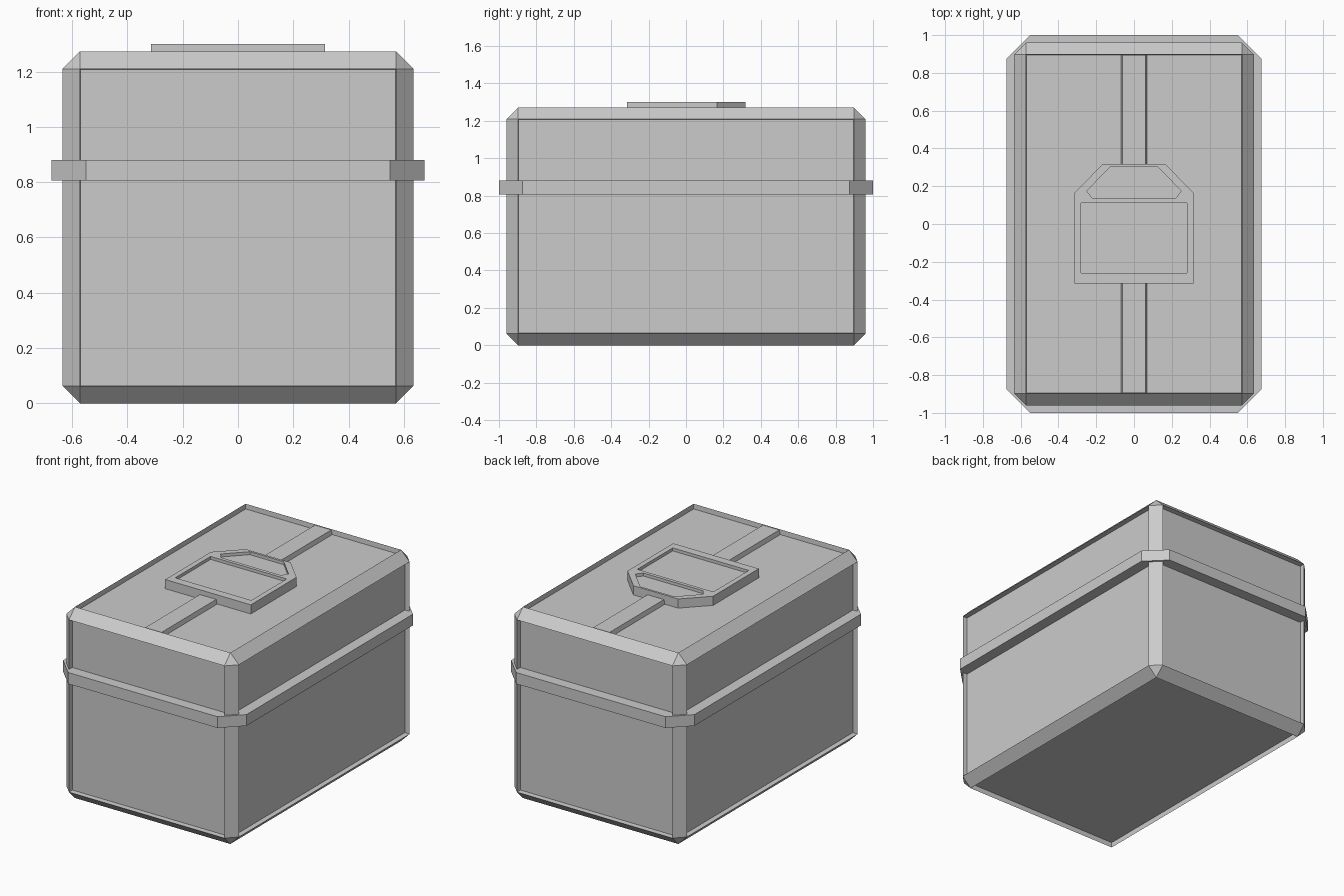
import bpy
import bmesh

if "Cube" in bpy.data.objects:
    bpy.data.objects.remove(bpy.data.objects["Cube"])

GREY = (0.6, 0.6, 0.6, 1.0)
mat = bpy.data.materials.new("plain grey")
mat.use_nodes = True
mat.diffuse_color = GREY
mat.node_tree.nodes["Principled BSDF"].inputs["Base Color"].default_value = GREY


def add_object(name, bm):
    """Turn a bmesh into a flat shaded grey object."""
    bmesh.ops.recalc_face_normals(bm, faces=bm.faces)
    mesh = bpy.data.meshes.new(name)
    bm.to_mesh(mesh)
    bm.free()
    mesh.materials.append(mat)
    obj = bpy.data.objects.new(name, mesh)
    bpy.context.collection.objects.link(obj)
    return obj


def prism(name, outline, low, high):
    """Extrude a flat outline from one height to another."""
    bm = bmesh.new()
    face = bm.faces.new([bm.verts.new((x, y, low)) for x, y in outline])
    result = bmesh.ops.extrude_face_region(bm, geom=[face])
    top = [v for v in result["geom"] if isinstance(v, bmesh.types.BMVert)]
    bmesh.ops.translate(bm, verts=top, vec=(0, 0, high - low))
    return add_object(name, bm)


def mirrored(half):
    """Complete an outline from its +x half, listed front to back."""
    return half + [(-x, y) for x, y in reversed(half)]


def box_bmesh(size, z_centre):
    bm = bmesh.new()
    bmesh.ops.create_cube(bm, size=1)
    bmesh.ops.scale(bm, vec=size, verts=bm.verts)
    bmesh.ops.translate(bm, vec=(0, 0, z_centre), verts=bm.verts)
    return bm


# Chamfered case with a sunken panel on every side
TOP = 1.272
bm = box_bmesh((1.27, 1.92, TOP), TOP / 2)
bmesh.ops.bevel(bm, geom=bm.edges[:], offset=0.063, segments=1, affect='EDGES')
bm.normal_update()
panels = [f for f in bm.faces if max(abs(c) for c in f.normal) > 0.99]
bmesh.ops.inset_individual(bm, faces=panels, thickness=0.003, depth=-0.033)
add_object("case", bm)

# Band around the seam between case and lid
band = mirrored([(0.55, -1), (0.675, -0.875), (0.675, 0.875), (0.55, 1)])
prism("seam_band", band, 0.805, 0.88)

# Raised strip along the lid, with sloping sides
bm = box_bmesh((0.14, 1.79, 0.038), 1.249)
for v in bm.verts:
    if v.co.z > 1.249:
        v.co.x *= 0.86
add_object("lid_strip", bm)

# Handle plate with two shallow recesses
plate = prism("handle_plate", mirrored(
    [(0.315, -0.315), (0.315, 0.165), (0.165, 0.318)]), 1.23, 1.30)
recesses = {
    "handle_recess": [(0.28, -0.26), (0.28, 0.112)],
    "finger_recess": [(0.22, 0.135), (0.25, 0.175), (0.125, 0.303)],
}
bpy.context.view_layer.objects.active = plate
for name, half in recesses.items():
    cutter = prism(name, mirrored(half), 1.28, 1.34)
    cutter.hide_render = True
    mod = plate.modifiers.new(name, 'BOOLEAN')
    mod.operation = 'DIFFERENCE'
    mod.solver = 'EXACT'
    mod.object = cutter
    bpy.ops.object.modifier_apply(modifier=mod.name)
    bpy.data.objects.remove(cutter)
